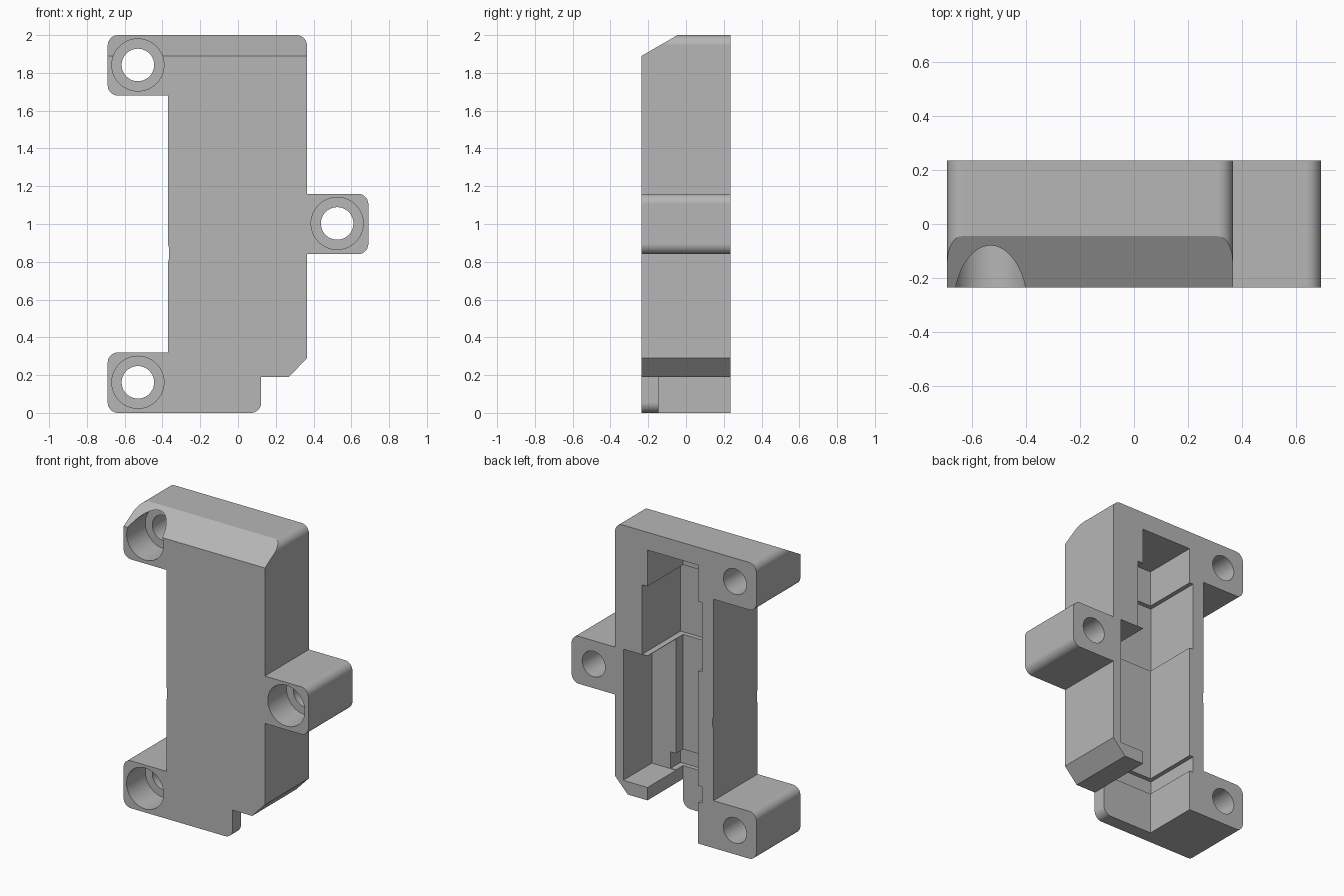
import bpy, bmesh, math
from mathutils import Vector, Matrix

cube = bpy.data.objects.get("Cube")
if cube:
    bpy.data.objects.remove(cube, do_unlink=True)

HALF = 0.235      # half of the depth
R = 0.055         # corner radius
SEGMENTS = 10

grey = bpy.data.materials.new("plain grey")
grey.use_nodes = True
grey.diffuse_color = (0.47, 0.47, 0.47, 1)
grey.node_tree.nodes["Principled BSDF"].inputs["Base Color"].default_value = grey.diffuse_color


def rounded(points):
    """Turn (x, z, radius) corners into an outline with filleted corners."""
    out = []
    for i, (x, z, r) in enumerate(points):
        p = Vector((x, z))
        if not r:
            out.append(p)
            continue
        a = (Vector(points[i - 1][:2]) - p).normalized()
        b = (Vector(points[(i + 1) % len(points)][:2]) - p).normalized()
        centre = p + (a + b) * r      # every filleted corner is square
        for k in range(SEGMENTS + 1):
            t = math.pi / 2 * k / SEGMENTS
            out.append(centre - b * r * math.cos(t) - a * r * math.sin(t))
    return out


def add_object(name, bm):
    bmesh.ops.recalc_face_normals(bm, faces=bm.faces)
    mesh = bpy.data.meshes.new(name)
    bm.to_mesh(mesh)
    bm.free()
    mesh.materials.append(grey)
    obj = bpy.data.objects.new(name, mesh)
    bpy.context.collection.objects.link(obj)
    return obj


def prism(name, points, start, depth, axis):
    """Extrude a closed loop of 3D points along an axis."""
    bm = bmesh.new()
    face = bm.faces.new([bm.verts.new(p) for p in points])
    new = bmesh.ops.extrude_face_region(bm, geom=[face])["geom"]
    verts = [v for v in new if isinstance(v, bmesh.types.BMVert)]
    bmesh.ops.translate(bm, verts=verts, vec=Vector(axis) * depth)
    bmesh.ops.translate(bm, verts=bm.verts, vec=Vector(axis) * start)
    return add_object(name, bm)


def box(x0, x1, y0, z0, z1):
    """Cutter that opens through the back."""
    corners = [(x0, 0, z0), (x1, 0, z0), (x1, 0, z1), (x0, 0, z1)]
    return prism("pocket_cutter", corners, y0, 0.4 - y0, (0, 1, 0))


def cylinder(x, z, radius, y0, y1):
    bm = bmesh.new()
    place = Matrix.Translation((x, (y0 + y1) / 2, z)) @ Matrix.Rotation(math.pi / 2, 4, "X")
    bmesh.ops.create_cone(bm, cap_ends=True, segments=64, radius1=radius,
                          radius2=radius, depth=y1 - y0, matrix=place)
    return add_object("hole_cutter", bm)


def cut(target, cutter):
    mod = target.modifiers.new("cut", "BOOLEAN")
    mod.operation, mod.solver, mod.object = "DIFFERENCE", "EXACT", cutter
    bpy.ops.object.modifier_apply(modifier=mod.name)
    bpy.data.objects.remove(cutter, do_unlink=True)


# Housing: front outline with three mounting lugs, a foot and a shallow side notch
outline = rounded([
    (-0.69, 0, R), (0.123, 0, R), (0.123, 0.19, 0), (0.27, 0.19, 0),
    (0.365, 0.29, 0), (0.365, 0.84, 0), (0.69, 0.84, R), (0.69, 1.16, R),
    (0.365, 1.16, 0), (0.365, 2, R), (-0.69, 2, R), (-0.69, 1.68, R),
    (-0.37, 1.68, 0), (-0.37, 0.89, 0), (-0.364, 0.87, 0), (-0.364, 0.82, 0),
    (-0.37, 0.8, 0), (-0.37, 0.32, 0), (-0.69, 0.32, R)])
housing = prism("housing", [(p.x, 0, p.y) for p in outline], -HALF, 2 * HALF, (0, 1, 0))
bpy.context.view_layer.objects.active = housing
housing.select_set(True)

# Sloped front top edge
slope = [(0, -0.425, 1.78), (0, 0.145, 2.11), (0, -0.425, 2.11)]
cut(housing, prism("slope_cutter", slope, -1, 2, (1, 0, 0)))

# Back cavity: long channel open at the bottom, two grooves and a side pocket
cut(housing, box(-0.256, 0.123, -0.145, -0.1, 1.88))
for z0, z1 in ((1.166, 1.635), (0.28, 0.39)):
    cut(housing, box(-0.285, 0.163, -0.175, z0, z1))
cut(housing, box(0.05, 0.304, -0.07, 0.277, 1.163))

# Counterbored screw holes
for x, z in ((-0.53, 1.842), (-0.53, 0.162), (0.525, 1.003)):
    cut(housing, cylinder(x, z, 0.138, -0.4, -0.035))
    cut(housing, cylinder(x, z, 0.086, -0.4, 0.4))

# Smooth fillets and bores, crisp flat faces
bpy.ops.object.shade_smooth_by_angle(angle=math.radians(25))
normals = housing.modifiers.new("weighted normals", "WEIGHTED_NORMAL")
normals.keep_sharp = True
